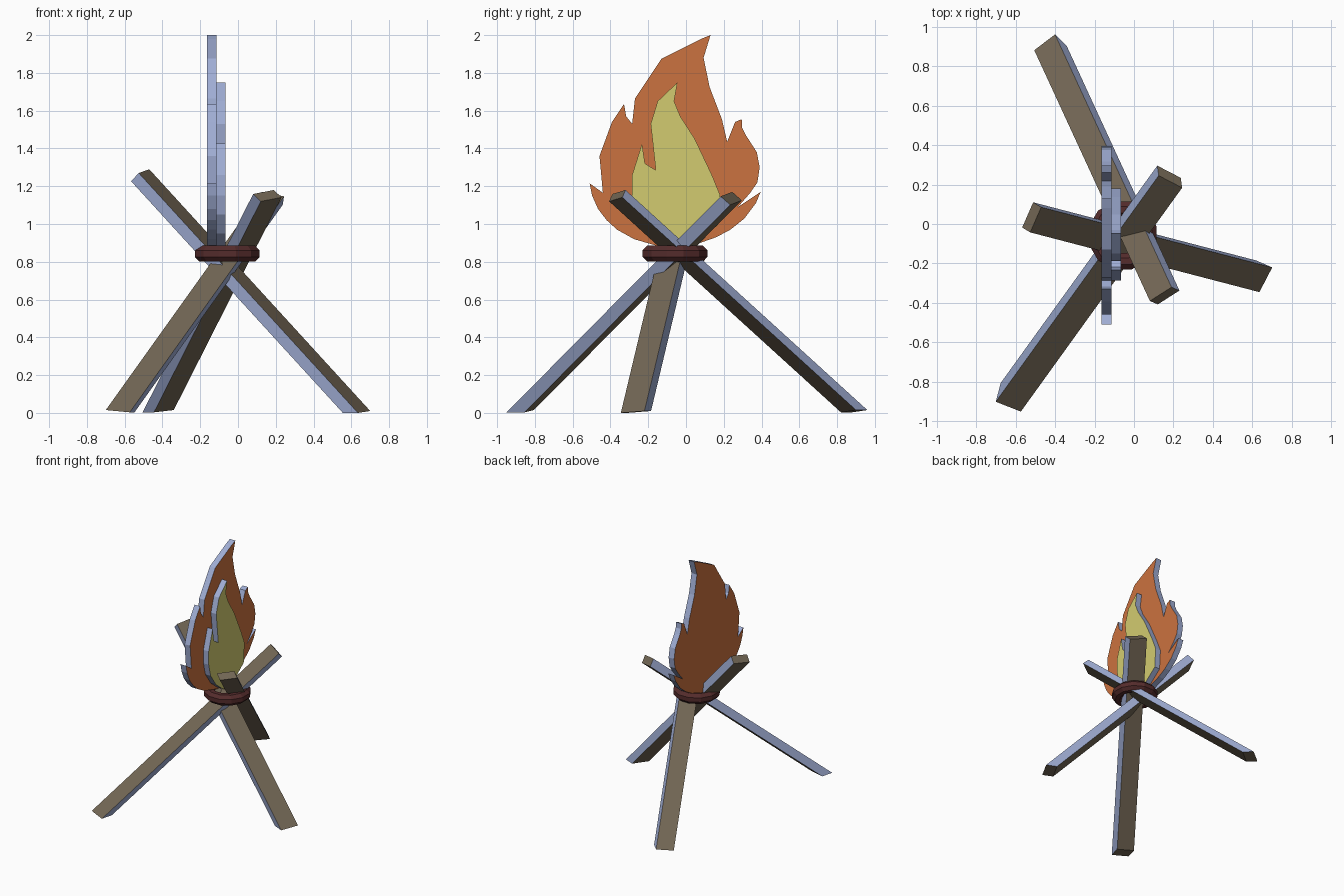
import bpy, bmesh, math
from mathutils import Vector

if "Cube" in bpy.data.objects:
    bpy.data.objects.remove(bpy.data.objects["Cube"])


def material(name, rgb):
    m = bpy.data.materials.new(name)
    m.diffuse_color = (*rgb, 1)
    m.use_nodes = True
    m.node_tree.nodes["Principled BSDF"].inputs["Base Color"].default_value = m.diffuse_color
    return m


BROWN = material("wood", (0.17, 0.135, 0.09))
EDGE = material("blue_grey_edge", (0.35, 0.42, 0.66))
ORANGE = material("orange", (0.6, 0.17, 0.05))
YELLOW = material("yellow", (0.65, 0.6, 0.16))
RED = material("dark_red", (0.09, 0.025, 0.025))


def finish(name, bm, mats):
    bmesh.ops.recalc_face_normals(bm, faces=bm.faces[:])
    me = bpy.data.meshes.new(name)
    bm.to_mesh(me)
    bm.free()
    for m in mats:
        me.materials.append(m)
    ob = bpy.data.objects.new(name, me)
    bpy.context.collection.objects.link(ob)
    return ob


def pole(name, corner, wide, thin, axis):
    """Slanted plank: foot lies on the ground, top end cut square to the axis."""
    corner, wide, thin, axis = map(Vector, (corner, wide, thin, axis))
    d = axis.normalized()
    bm = bmesh.new()
    foot, head = [], []
    for a, b in ((0, 0), (1, 0), (1, 1), (0, 1)):
        off = wide * a + thin * b
        foot.append(bm.verts.new(corner + off))
        head.append(bm.verts.new(corner + axis + off - d * off.dot(d)))
    bm.faces.new(foot)
    bm.faces.new(head)
    for i in range(4):
        j = (i + 1) % 4
        f = bm.faces.new((foot[i], foot[j], head[j], head[i]))
        f.material_index = i % 2      # narrow sides are blue-grey
    return finish(name, bm, [BROWN, EDGE])


def flame(name, outline, x0, x1, mat):
    """Flat cut-out in the YZ plane with coloured faces and a blue-grey rim."""
    bm = bmesh.new()
    back = [bm.verts.new((x0, y, z)) for y, z in outline]
    front = [bm.verts.new((x1, y, z)) for y, z in outline]
    bm.faces.new(back)
    bm.faces.new(front)
    n = len(outline)
    for i in range(n):
        j = (i + 1) % n
        bm.faces.new((back[i], back[j], front[j], front[i])).material_index = 1
    return finish(name, bm, [mat, EDGE])


# Three crossed poles
pole("right_pole", (0.70, -0.22, 0.01), (-0.065, -0.125, -0.01), (-0.08, 0.035, 0), (-1.17, 0.305, 1.28))
pole("front_left_pole", (-0.70, -0.90, 0.015), (0.127, -0.05, -0.012), (0.025, 0.095, 0), (0.825, 1.145, 1.155))
pole("back_left_pole", (-0.40, 0.96, 0.015), (-0.105, -0.08, -0.012), (0.06, -0.06, 0), (0.59, -1.28, 1.165))

# Twelve-sided binding ring with an octagonal section
SEG, SIDES, MAJOR, MINOR = 12, 8, 0.135, 0.046
bm = bmesh.new()
rings = []
for i in range(SEG):
    t = 2 * math.pi * (i + 0.5) / SEG
    loop = []
    for k in range(SIDES):
        p = 2 * math.pi * (k + 0.5) / SIDES
        r = MAJOR + MINOR * math.cos(p)
        loop.append(bm.verts.new((-0.057 + r * math.cos(t), -0.058 + r * math.sin(t),
                                  0.843 + MINOR * math.sin(p))))
    rings.append(loop)
for i in range(SEG):
    a, b = rings[i], rings[(i + 1) % SEG]
    for k in range(SIDES):
        m = (k + 1) % SIDES
        bm.faces.new((a[k], b[k], b[m], a[m]))
finish("binding_ring", bm, [RED])

# Outer and inner flame cut-outs
outer = [(-.51, 1.215), (-.497, 1.15), (-.466, 1.08), (-.42, 1.02), (-.365, .97), (-.275, .92),
         (-.19, .895), (-.1, .87), (0, .87), (.075, .9), (.16, .93), (.235, .97), (.31, 1.03),
         (.37, 1.11), (.395, 1.17), (.275, 1.09), (.34, 1.165), (.378, 1.22), (.39, 1.30),
         (.375, 1.38), (.317, 1.47), (.297, 1.51), (.295, 1.555), (.26, 1.54), (.218, 1.435),
         (.19, 1.555), (.125, 1.725), (.093, 1.88), (.13, 2.0), (.08, 1.98), (-.13, 1.875),
         (-.27, 1.665), (-.285, 1.53), (-.317, 1.57), (-.328, 1.635), (-.392, 1.54),
         (-.458, 1.36), (-.44, 1.165)]
inner = [(-.045, 1.75), (-.063, 1.65), (-.03, 1.57), (.047, 1.45), (.137, 1.26), (.18, 1.155),
         (.17, .995), (.05, .9), (-.03, .86), (-.1, .88), (-.19, .95), (-.26, 1.05), (-.285, 1.15),
         (-.285, 1.26), (-.233, 1.425), (-.217, 1.32), (-.16, 1.285), (-.187, 1.53), (-.15, 1.65)]
flame("outer_flame", outer, -0.165, -0.115, ORANGE)
flame("inner_flame", inner, -0.115, -0.067, YELLOW)
